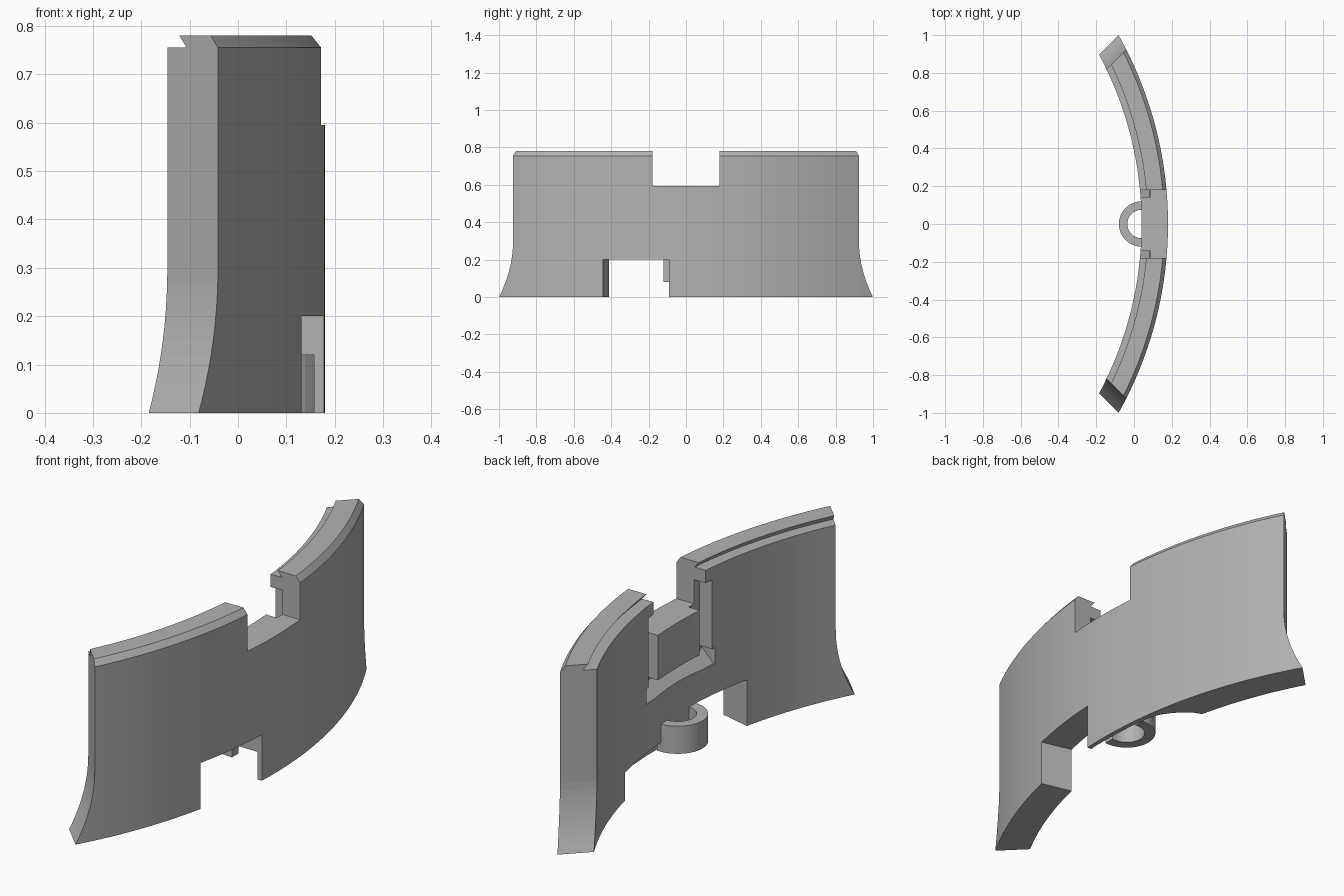
import bpy, bmesh, math
from mathutils import Vector

cube = bpy.data.objects.get("Cube")
if cube:
    bpy.data.objects.remove(cube, do_unlink=True)

grey = bpy.data.materials.new("plain_grey")
grey.use_nodes = True
colour = (0.45, 0.45, 0.45, 1)
grey.diffuse_color = colour
grey.node_tree.nodes["Principled BSDF"].inputs["Base Color"].default_value = colour

CX, R_IN, R_OUT, TOP = -1.86, 1.90, 2.04, 0.78


def sweep(name, rings):
    """Closed solid joining matching loops of points, capped at both ends."""
    bm = bmesh.new()
    loops = [[bm.verts.new(p) for p in ring] for ring in rings]
    for a, b in zip(loops, loops[1:]):
        for i in range(len(a)):
            j = (i + 1) % len(a)
            bm.faces.new((a[i], a[j], b[j], b[i]))
    bm.faces.new(loops[0])
    bm.faces.new(loops[-1])
    bmesh.ops.recalc_face_normals(bm, faces=bm.faces)
    mesh = bpy.data.meshes.new(name)
    bm.to_mesh(mesh)
    bm.free()
    mesh.materials.append(grey)
    obj = bpy.data.objects.new(name, mesh)
    bpy.context.collection.objects.link(obj)
    return obj


def plan_prism(name, pts, z0, z1):
    return sweep(name, [[(x, y, z) for x, y in pts] for z in (z0, z1)])


def box(name, x0, x1, y0, y1, z0, z1):
    return plan_prism(name, [(x0, y0), (x1, y0), (x1, y1), (x0, y1)], z0, z1)


def cut(target, cutter):
    mod = target.modifiers.new("cut", 'BOOLEAN')
    mod.operation, mod.solver, mod.object = 'DIFFERENCE', 'EXACT', cutter
    bpy.context.view_layer.objects.active = target
    bpy.ops.object.modifier_apply(modifier=mod.name)
    bpy.data.objects.remove(cutter, do_unlink=True)


# Curved wall: chamfered outer top, undercut lip and ledge on the inner top
profile = [(R_IN, 0), (R_OUT, 0), (R_OUT, 0.755), (R_OUT - 0.02, TOP),
           (R_IN + 0.033, TOP), (R_IN + 0.053, 0.755), (R_IN, 0.755)]
steps, half = 64, 0.58
angles = [half * (2 * i / steps - 1) for i in range(steps + 1)]
wall = sweep("curved_wall", [[(CX + r * math.cos(a), r * math.sin(a), z) for r, z in profile]
                             for a in angles])

# Slanted ends that flare out toward the base
flare = [(0.683 + 0.081 * (1 - i / 10) ** 2, 0.3 * i / 10) for i in range(11)]
outline = [(0.80, -0.1), (flare[0][0] + 0.001, -0.1)] + flare + [(0.683, 1), (1.4, 1), (1.4, -0.1)]
outline = outline[1:]
for side in (-1, 1):
    normal = Vector((-1, side, 0)).normalized()
    along = Vector((1, side, 0)).normalized()
    cut(wall, sweep("end_cutter", [[normal * n + along * t + Vector((0, 0, z)) for n, z in outline]
                                   for t in (-0.2, 1.5)]))

# Top notch and lower opening
cut(wall, box("top_notch_cutter", -0.5, 0.5, -0.18, 0.18, 0.595, 1))
cut(wall, plan_prism("opening_cutter", [(0.3, -0.486), (0.3, -0.09), (-0.2, -0.09), (-0.2, -0.364)],
                     -0.1, 0.2))

# Rounded pocket under the wall, leaving a thin outer skin
pocket = [(-0.2, -0.2), (0.15, -0.2), (0.16, -0.05), (0.159, 0.07), (0.152, 0.17), (0.139, 0.27),
          (0.122, 0.315), (0.095, 0.355), (0.058, 0.395), (0.025, 0.418), (-0.01, 0.432), (-0.2, 0.45)]
cut(wall, plan_prism("pocket_cutter", pocket, -0.1, 0.12))

# Grooves on both sides of the central block, with a sloped slot below it
for side in (-1, 1):
    y0, y1 = sorted((0.143 * side, 0.217 * side))
    cut(wall, box("groove_cutter", -0.1, 0.087, y0, y1, 0.38, 0.70))
slot = [(-0.1, 0.33), (0.033, 0.33), (0.087, 0.385), (0.087, 0.40), (-0.1, 0.40)]
cut(wall, sweep("slot_cutter", [[(x, y, z) for x, z in slot] for y in (-0.235, 0.235)]))

# Half ring eyelet on the inner face
arc = [math.pi * (0.5 + i / 24) for i in range(25)]
ring = [(0.055, 0.12)] + [(0.04 + 0.12 * math.cos(a), 0.12 * math.sin(a)) for a in arc]
ring += [(0.055, -0.12), (0.055, -0.075)]
ring += [(0.04 + 0.075 * math.cos(a), 0.075 * math.sin(a)) for a in reversed(arc)]
ring += [(0.055, 0.075)]
plan_prism("ring_eyelet", ring, 0.08, 0.20)
